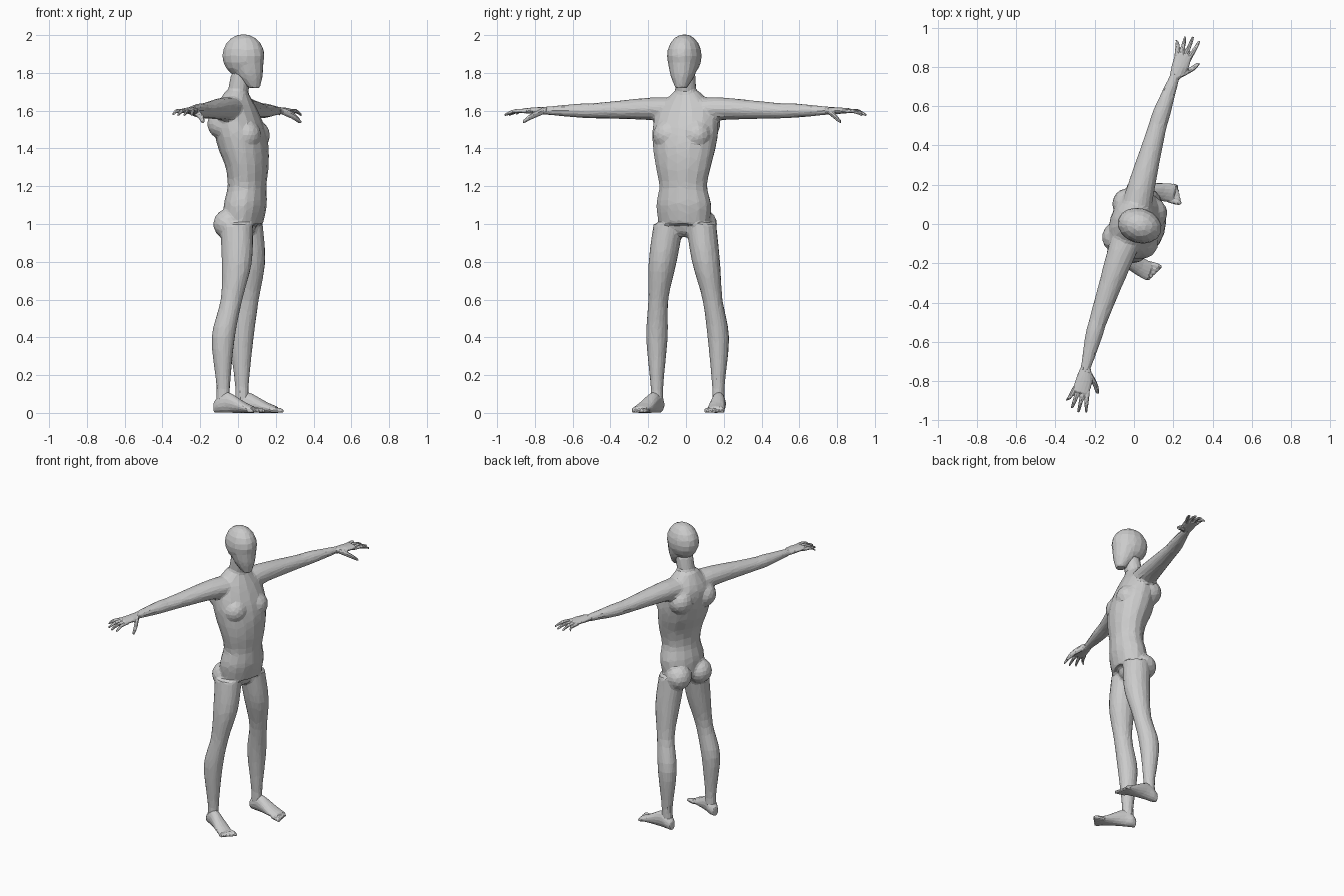
import bpy, bmesh, math
from mathutils import Matrix, Vector

default_cube = bpy.data.objects.get("Cube")
if default_cube:
    bpy.data.objects.remove(default_cube)

skin = bpy.data.materials.new("plain grey")
skin.use_nodes = True
skin.diffuse_color = (.6, .6, .6, 1)
shader = skin.node_tree.nodes["Principled BSDF"]
shader.inputs["Base Color"].default_value = skin.diffuse_color
TURN = Matrix.Rotation(math.radians(-17), 4, "Z")   # whole figure stands slightly turned
SIDES = {"left": 1, "right": -1}


def flowing(stations, steps=4):
    """Fill in a smooth curve through the given stations."""
    points = [Vector(station) for station in stations]
    padded = [points[0], *points, points[-1]]
    for a, b, c, d in zip(padded, padded[1:], padded[2:], padded[3:]):
        for step in range(steps):
            t = step / steps
            bend = (2 * a - 5 * b + 4 * c - d) * t + (3 * b - a - 3 * c + d) * t * t
            yield b + (c - a + bend) * t / 2
    yield points[-1]


def loft(bm, axis, stations, side=1, sides=16):
    """Closed tube along an axis; a station is x, y, z and its two radii."""
    first, second = [i for i in range(3) if i != axis]
    loops = []
    for station in flowing(stations):
        loop = []
        for k in range(sides):
            angle = math.tau * k / sides
            point = station[:3]
            point = Vector(point)
            point[first] += station[3] * math.cos(angle)
            point[second] += station[4] * math.sin(angle)
            point.y *= side
            loop.append(bm.verts.new(point))
        loops.append(loop)
    for low, high in zip(loops, loops[1:]):
        for k in range(sides):
            bm.faces.new((low[k - 1], low[k], high[k], high[k - 1]))
    bm.faces.new(reversed(loops[0]))
    bm.faces.new(loops[-1])


def limb(bm, axis, stations, side, flat=1, sides=16):
    """Loft with one radius per station, widened across by a fixed factor."""
    loft(bm, axis, [(x, y, z, r * flat, r) for x, y, z, r in stations], side, sides)


def ball(bm, centre, radius, stretch=(1, 1, 1)):
    place = Matrix.Translation(centre) @ Matrix.Diagonal((*stretch, 1))
    bmesh.ops.create_uvsphere(bm, u_segments=16, v_segments=10, radius=radius, matrix=place)


def finish(name, bm, voxel, ratio):
    """Fuse the overlapping forms into one skin and reduce it to broad facets."""
    bmesh.ops.recalc_face_normals(bm, faces=bm.faces)
    bm.transform(TURN)
    mesh = bpy.data.meshes.new(name)
    bm.to_mesh(mesh)
    bm.free()
    mesh.materials.append(skin)
    part = bpy.data.objects.new(name, mesh)
    bpy.context.collection.objects.link(part)
    fuse = part.modifiers.new("fuse", "REMESH")
    fuse.mode = "VOXEL"
    fuse.voxel_size = voxel
    soften = part.modifiers.new("soften", "SMOOTH")
    soften.iterations = 4
    facet = part.modifiers.new("facet", "DECIMATE")
    facet.ratio = ratio


def build_head():
    bm = bmesh.new()
    ball(bm, (.03, 0, 1.89), .115, (1, .78, 1))
    # Jaw narrowing to the chin
    loft(bm, 2, [(.04, 0, 1.88, .1, .085), (.06, 0, 1.79, .075, .065),
                 (.09, 0, 1.72, .03, .03)])
    finish("head", bm, .008, .05)


def build_body():
    bm = bmesh.new()
    # Torso rings at even heights from hips to collar
    centre = (.03, .04, .05, .05, .03, .01, -.01, -.01)
    depth = (.1, .11, .1, .11, .13, .13, .11, .06)
    width = (.14, .15, .13, .15, .17, .18, .16, .07)
    loft(bm, 2, [(x, 0, 1 + i / 10, d, w)
                 for i, (x, d, w) in enumerate(zip(centre, depth, width))])
    ball(bm, (.03, 0, 1), .07)   # groin
    # Neck
    limb(bm, 2, [(-.02, 0, 1.6, .06), (0, 0, 1.7, .056), (.02, 0, 1.8, .055)], 1)
    for side in SIDES.values():
        ball(bm, (-.03, side * .08, 1), .08)          # seat
        ball(bm, (.07, side * .08, 1.47), .08)        # chest
        ball(bm, (-.06, side * .09, 1.53), .08)       # shoulder blade
        hip, thigh = (.02, .09, 1, .08), (.03, .12, .8, .074)
        knee, calf = (.01, .15, .6, .053), (-.03, .17, .4, .057)
        shin, ankle = (-.03, .17, .15, .034), (-.03, .17, .06, .035)
        limb(bm, 2, [hip, thigh, knee, calf, shin, ankle], side, 1.1)
        shoulder, deltoid = (-.01, .05, 1.6, .07), (-.02, .2, 1.61, .06)
        elbow, forearm = (-.03, .5, 1.6, .041), (-.03, .6, 1.6, .038)
        wrist = (-.02, .8, 1.6, .02)
        limb(bm, 1, [shoulder, deltoid, elbow, forearm, wrist], side, 1.15)
    finish("body", bm, .01, .07)


def build_hand(label, side):
    bm = bmesh.new()
    # Palm
    loft(bm, 1, [(-.02, .77, 1.6, .026, .02), (-.01, .83, 1.6, .042, .018),
                 (-.01, .9, 1.6, .043, .013)], side)
    # Fingers fan out and droop towards the tips
    for i in range(4):
        spread = i - 1.5
        reach = 1 - (i - 2) ** 2 / 100
        root = (spread * .022 - .01, .88, 1.597, .012)
        middle = (spread * .03 - .01, .94, 1.597, .011)
        tip = (spread * .038 - .01, reach, 1.577, .007)
        limb(bm, 1, [root, middle, tip], side, 1, 8)
    # Thumb
    limb(bm, 1, [(0, .79, 1.6, .02), (.05, .84, 1.57, .017), (.075, .88, 1.54, .01)],
         side, 1, 8)
    finish(label + "_hand", bm, .004, .06)


def build_foot(label, side):
    bm = bmesh.new()
    # Each station rests on the ground, so its height is its upright radius
    heel, arch, instep = (-.08, .17, .03, .02), (-.05, .17, .045, .036), (0, .18, .055, .038)
    pad, toe_line = (.1, .2, .028, .048), (.15, .21, .017, .047)
    loft(bm, 0, [(x, y, height, width, height)
                 for x, y, height, width in (heel, arch, instep, pad, toe_line)], side)
    # Toes shorten from the inside outwards
    for i in range(5):
        y = .17 + i * .019
        thick = .014 - i * .001
        length = .2 - i * .01
        limb(bm, 0, [(.13, y, thick, thick), (length - .02, y, thick, thick),
                     (length, y, .008, .008)], side, 1, 8)
    finish(label + "_foot", bm, .005, .06)


build_head()
build_body()
for label, side in SIDES.items():
    build_hand(label, side)
    build_foot(label, side)
